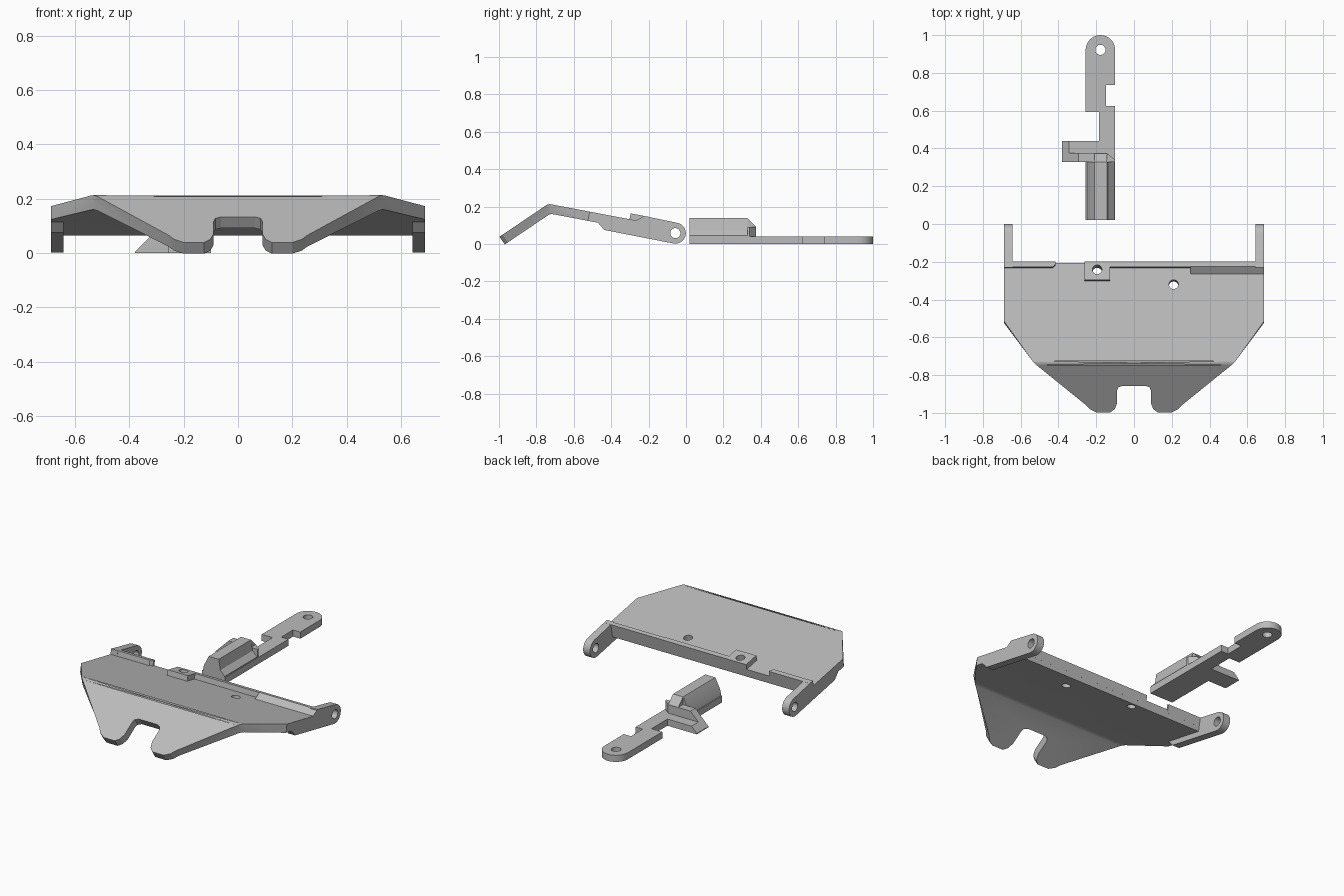
import bpy, bmesh, math
from mathutils import Matrix, Vector

if "Cube" in bpy.data.objects:
    bpy.data.objects.remove(bpy.data.objects["Cube"])

grey = bpy.data.materials.new("plain_grey")
grey.diffuse_color = (0.5, 0.5, 0.5, 1)
grey.use_nodes = True
grey.node_tree.nodes["Principled BSDF"].inputs["Base Color"].default_value = grey.diffuse_color

# Tilted frame of the rear panel: x across, y along the slope, z out of the panel
TILT = math.atan(0.19)
FRAME = Matrix.Translation((0, -0.206, 0.113)) @ Matrix.Rotation(-TILT, 4, 'X')
# Axis swaps for prisms drawn in the yz and xz planes
YZ = Matrix(((0, 0, 1, 0), (1, 0, 0, 0), (0, 1, 0, 0), (0, 0, 0, 1)))
XZ = Matrix(((1, 0, 0, 0), (0, 0, 1, 0), (0, 1, 0, 0), (0, 0, 0, 1)))


def finish(name, bm):
    bmesh.ops.recalc_face_normals(bm, faces=bm.faces)
    mesh = bpy.data.meshes.new(name)
    bm.to_mesh(mesh)
    bm.free()
    mesh.materials.append(grey)
    ob = bpy.data.objects.new(name, mesh)
    bpy.context.collection.objects.link(ob)
    return ob


def prism(name, pts, a, b, matrix=Matrix()):
    """Extrude a 2D outline from a to b, then place it with a matrix."""
    bm = bmesh.new()
    low = [bm.verts.new(matrix @ Vector((p[0], p[1], a))) for p in pts]
    high = [bm.verts.new(matrix @ Vector((p[0], p[1], b))) for p in pts]
    bm.faces.new(low)
    bm.faces.new(high)
    for i in range(len(pts)):
        j = (i + 1) % len(pts)
        bm.faces.new((low[i], low[j], high[j], high[i]))
    return finish(name, bm)


def rect(x0, x1, y0, y1):
    return [(x0, y0), (x1, y0), (x1, y1), (x0, y1)]


def arc(cx, cy, r, a0, a1, n=16):
    return [(cx + r * math.cos(math.radians(a0 + (a1 - a0) * i / n)),
             cy + r * math.sin(math.radians(a0 + (a1 - a0) * i / n))) for i in range(n + 1)]


def drill(ob, x, y, r, a, b, matrix=Matrix()):
    cutter = prism("hole_cutter", arc(x, y, r, 0, 360, 32)[:-1], a, b, matrix)
    cutter.hide_render = True
    mod = ob.modifiers.new("hole", 'BOOLEAN')
    mod.operation = 'DIFFERENCE'
    mod.solver = 'EXACT'
    mod.object = cutter
    bpy.context.view_layer.objects.active = ob
    bpy.ops.object.modifier_apply(modifier=mod.name)
    bpy.data.objects.remove(cutter)


# Folded plate: outline on the top surface, thickness along each panel's normal
BEND, PEAK, THICK = -0.736, 0.215, 0.05
FOLD = math.atan2(0.178, 0.264)
n_rear = Vector((0, math.sin(TILT), math.cos(TILT)))
n_front = Vector((0, -math.sin(FOLD), math.cos(FOLD)))
n_bend = (n_rear + n_front) / (1 + n_rear.dot(n_front))


def on_top(x, y):
    d = y - BEND
    return Vector((x, y, PEAK - d * math.tan(TILT) if d > 0 else PEAK + d * math.tan(FOLD)))


half = [(0.53, BEND), (0.255, -0.958), (0.235, -0.98), (0.20, -0.997), (0.125, -0.997),
        (0.102, -0.98), (0.09, -0.95), (0.09, -0.882), (0.083, -0.865), (0.062, -0.857)]
front = half + [(-x, y) for x, y in reversed(half)]
rear = [(-0.688, -0.515), (-0.688, -0.206), (0.688, -0.206), (0.688, -0.515)]
loop = front + rear
bm = bmesh.new()
tops, bots = [], []
for x, y in loop:
    p = on_top(x, y)
    n = n_bend if y == BEND else n_rear if y > BEND else n_front
    tops.append(bm.verts.new(p))
    bots.append(bm.verts.new(p - n * THICK))
k = len(front)
for vs in (tops, bots):
    bm.faces.new(vs[:k])
    bm.faces.new(vs[k - 1:] + vs[:1])
for i in range(len(loop)):
    j = (i + 1) % len(loop)
    bm.faces.new((tops[i], tops[j], bots[j], bots[i]))
bends = [bm.edges.get((vs[0], vs[k - 1])) for vs in (tops, bots)]
bmesh.ops.bevel(bm, geom=bends, offset=0.012, segments=3, profile=0.5, affect='EDGES')
plate = finish("folded_plate", bm)
drill(plate, -0.195, -0.042, 0.025, -0.1, 0.1, FRAME)
drill(plate, 0.21, -0.116, 0.025, -0.1, 0.1, FRAME)

# Raised lip, pad and ramp along the rear edge
RISE = 0.033
prism("lip_left", [(-0.688, -0.028), (-0.43, -0.028), (-0.415, -0.012), (-0.415, 0),
                   (-0.688, 0)], -0.02, RISE, FRAME)
prism("lip_middle", rect(-0.13, 0.30, -0.028, 0), -0.02, RISE, FRAME)
pad = prism("hole_pad", rect(-0.262, -0.128, -0.098, 0), -0.02, RISE, FRAME)
drill(pad, -0.195, -0.042, 0.025, -0.1, 0.1, FRAME)
prism("lip_ramp", [(-0.062, 0), (-0.062, -0.02), (0, -0.02), (0, RISE), (-0.025, RISE)],
      0.30, 0.688, FRAME @ YZ)

# Pivot arms with rounded ends
PY, PZ, PR = -0.057, 0.058, 0.056
arm = [(-0.475, 0.118), (-0.437, 0.075)] + arc(PY, PZ, PR, -100.8, 79.2, 18)
arm += [(-0.2, 0.145), (-0.23, 0.15), (-0.236, 0.10)]
for side, a, b in (("right", 0.642, 0.688), ("left", -0.688, -0.642)):
    ob = prism("pivot_arm_" + side, arm, a, b, YZ)
    drill(ob, PY, PZ, 0.027, -1, 1, YZ)

# Flat lever bar with rounded eye and notches
bar = [(-0.256, 0.02), (-0.1, 0.02), (-0.1, 0.624), (-0.148, 0.624), (-0.148, 0.737),
       (-0.1, 0.737)] + arc(-0.178, 0.922, 0.078, 0, 180, 20)
bar += [(-0.256, 0.592), (-0.184, 0.592), (-0.184, 0.44), (-0.256, 0.44)]
lever = prism("lever_bar", bar, 0, 0.04)
drill(lever, -0.178, 0.922, 0.027, -1, 1)

# Side wing with a sloped end and a taller cross wall in front
prism("lever_wing", [(-0.38, 0), (-0.38, 0.005), (-0.345, 0.04), (-0.2, 0.04), (-0.2, 0)],
      0.328, 0.44, XZ)
prism("cross_wall", [(-0.38, 0), (-0.38, 0.005), (-0.293, 0.092), (-0.143, 0.092),
                     (-0.143, 0)], 0.328, 0.375, XZ)
prism("cross_wall_corner", [(-0.15, 0.328), (-0.1, 0.328), (-0.1, 0.34), (-0.143, 0.375),
                            (-0.15, 0.375)], 0.03, 0.092)

# Ridge on the lever, with its far end sloping down to the cross wall
ridge = prism("lever_ridge", [(-0.252, 0.03), (-0.242, 0.075), (-0.21, 0.138),
                              (-0.143, 0.138), (-0.132, 0.075), (-0.103, 0.045),
                              (-0.103, 0.03)], 0.02, 0.328, XZ)
prism("ridge_end", [(0.32, 0.05), (0.32, 0.138), (0.328, 0.138), (0.374, 0.092), (0.374, 0.05)],
      -0.21, -0.143, YZ)

# Smooth only the round edges and the fold
bpy.ops.object.select_all(action='DESELECT')
for ob in bpy.context.scene.objects:
    ob.select_set(True)
    bpy.context.view_layer.objects.active = ob
bpy.ops.object.shade_smooth_by_angle(angle=math.radians(22))
